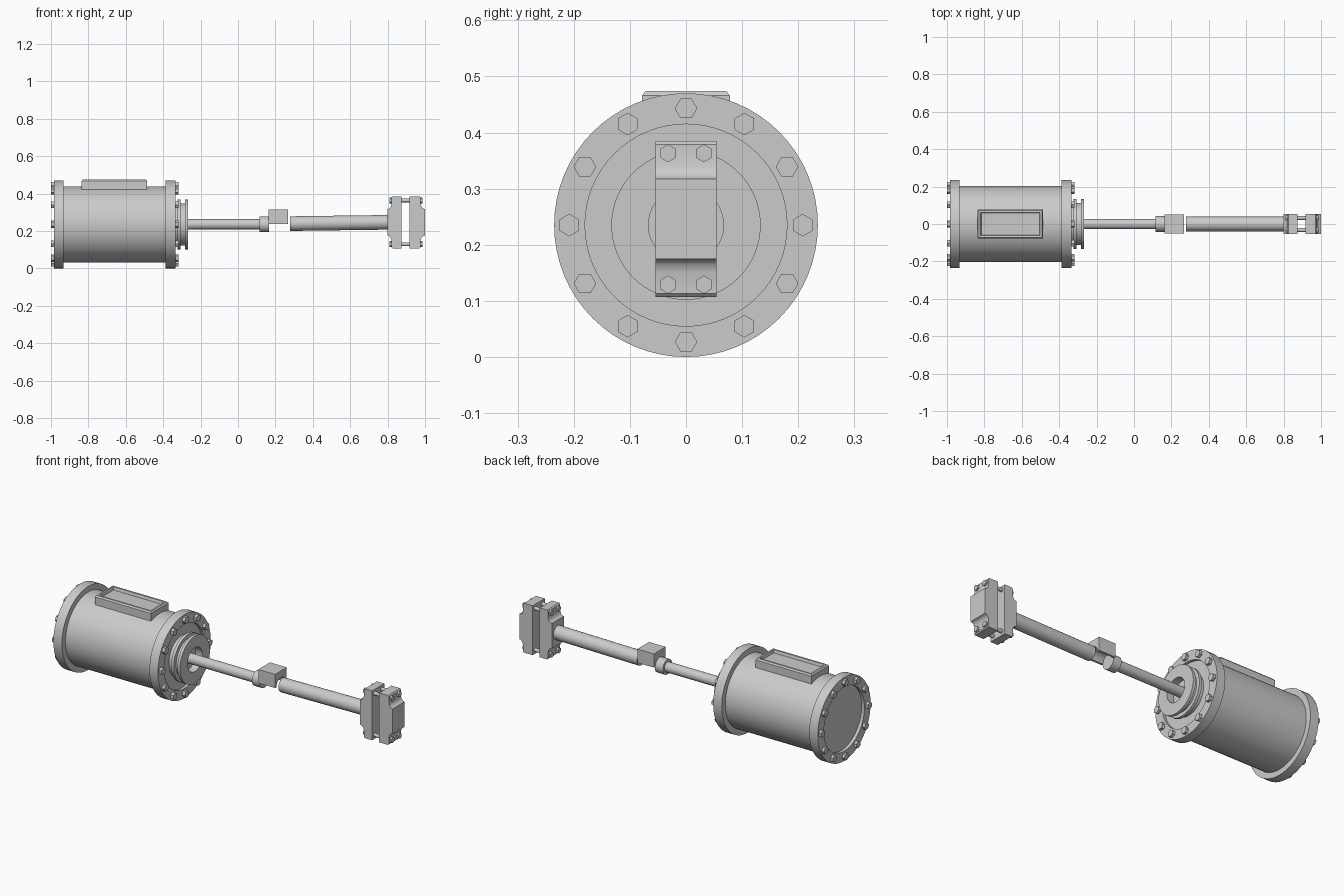
import bpy, bmesh
from math import sin, cos, pi, radians
from mathutils import Vector, Matrix

if "Cube" in bpy.data.objects:
    bpy.data.objects.remove(bpy.data.objects["Cube"])

AXIS = 0.235  # height of the main axis


def finish(name, bm, smooth=True):
    bmesh.ops.recalc_face_normals(bm, faces=bm.faces)
    me = bpy.data.meshes.new(name)
    bm.to_mesh(me)
    bm.free()
    ob = bpy.data.objects.new(name, me)
    bpy.context.collection.objects.link(ob)
    if smooth:
        bpy.ops.object.select_all(action='DESELECT')
        ob.select_set(True)
        bpy.context.view_layer.objects.active = ob
        bpy.ops.object.shade_smooth_by_angle(angle=radians(30))
    return ob


def lathe(name, profile, n=64):
    """Revolve (x, radius) points around the main axis and cap both ends."""
    bm = bmesh.new()
    rings = [[bm.verts.new((x, r * cos(2 * pi * i / n), AXIS + r * sin(2 * pi * i / n)))
              for i in range(n)] for x, r in profile]
    for a, b in zip(rings, rings[1:]):
        for i in range(n):
            j = (i + 1) % n
            bm.faces.new((a[i], a[j], b[j], b[i]))
    bm.faces.new(rings[0])
    bm.faces.new(rings[-1])
    return finish(name, bm)


def prism_y(name, points, half):
    """Extrude an (x, z) outline symmetrically along y."""
    bm = bmesh.new()
    f = bm.faces.new([bm.verts.new((x, -half, z)) for x, z in points])
    ext = bmesh.ops.extrude_face_region(bm, geom=[f])
    bmesh.ops.translate(bm, vec=(0, 2 * half, 0),
                        verts=[v for v in ext['geom'] if isinstance(v, bmesh.types.BMVert)])
    return finish(name, bm)


def rod(name, p, q, r, n=32, spin=0):
    p, q = Vector(p), Vector(q)
    d = q - p
    rot = d.to_track_quat('Z', 'Y').to_matrix().to_4x4()
    bm = bmesh.new()
    bmesh.ops.create_cone(bm, cap_ends=True, segments=n, radius1=r, radius2=r, depth=d.length,
                          matrix=Matrix.Translation((p + q) / 2) @ rot @ Matrix.Rotation(spin, 4, 'Z'))
    return finish(name, bm, n > 8)


# Motor housing and bolted end flanges with recessed faces
lathe("housing", [(-0.94, 0.203), (-0.38, 0.203)])
lathe("rear_flange", [(-0.932, 0.19), (-0.932, 0.235), (-0.985, 0.235),
                      (-0.985, 0.18), (-0.968, 0.18)])
lathe("front_flange", [(-0.387, 0.19), (-0.387, 0.235), (-0.334, 0.235),
                       (-0.334, 0.18), (-0.35, 0.18)])
for side, x0, x1 in (("rear", -0.983, -1.0), ("front", -0.336, -0.318)):
    for i in range(12):
        a = i * pi / 6
        y, z = 0.208 * cos(a), AXIS + 0.208 * sin(a)
        rod(side + "_flange_bolt", (x0, y, z), (x1, y, z), 0.02, 6, a)

# Grooved output hub with a bore
lathe("output_hub", [(-0.352, 0.115), (-0.323, 0.115), (-0.323, 0.133), (-0.307, 0.133),
                     (-0.307, 0.112), (-0.284, 0.112), (-0.284, 0.133), (-0.268, 0.133),
                     (-0.268, 0.067), (-0.31, 0.067)])

# Cover plate: chamfered rim around a sunken panel
bm = bmesh.new()
cx, hx, hy = -0.661, 0.175, 0.078
loops = []
for inset, z in ((0, 0.42), (0, 0.466), (0.006, 0.474), (0.016, 0.474), (0.02, 0.458)):
    loops.append([bm.verts.new((cx + sx * (hx - inset), sy * (hy - inset), z))
                  for sx, sy in ((-1, -1), (1, -1), (1, 1), (-1, 1))])
for a, b in zip(loops, loops[1:]):
    for i in range(4):
        j = (i + 1) % 4
        bm.faces.new((a[i], a[j], b[j], b[i]))
bm.faces.new(loops[0])
bm.faces.new(loops[-1])
finish("cover_plate", bm, False)

# Shaft, collar, grooved half block and the slightly tilted outer tube
rod("drive_shaft", (-0.33, 0, AXIS), (0.13, 0, AXIS), 0.028)
lathe("shaft_collar", [(0.115, 0.042), (0.165, 0.042)], 32)
bm = bmesh.new()
outline = [(-0.052, 0.238), (-0.052, 0.315), (0.052, 0.315), (0.052, 0.238)]
outline += [(0.04 * cos(pi * i / 12), 0.238 + 0.04 * sin(pi * i / 12)) for i in range(13)]
f = bm.faces.new([bm.verts.new((0.163, y, z)) for y, z in outline])
ext = bmesh.ops.extrude_face_region(bm, geom=[f])
bmesh.ops.translate(bm, vec=(0.104, 0, 0),
                    verts=[v for v in ext['geom'] if isinstance(v, bmesh.types.BMVert)])
finish("half_block", bm)
rod("outer_tube", (0.278, 0, 0.239), (0.805, 0, 0.246), 0.039)

# End clamp: two mirrored jaws joined by four bolts
CX, CZ = 0.899, 0.246
upper = [(0.101, 0.071), (0.09, 0.074), (0.083, 0.081), (0.078, 0.095),
         (0.078, 0.133), (0.072, 0.139), (0.022, 0.139)]
jaw = upper + [(x, -z) for x, z in reversed(upper)]
for name, s in (("outer_jaw", 1), ("inner_jaw", -1)):
    prism_y(name, [(CX + s * x - (0.004 if x < 0.03 else 0), CZ + z) for x, z in jaw], 0.054)
for sy in (-1, 1):
    for sz in (-1, 1):
        y, z = sy * 0.032, CZ + sz * 0.117
        rod("clamp_bolt_shank", (CX - 0.05, y, z), (CX + 0.05, y, z), 0.01, 16)
        for s in (-1, 1):
            rod("clamp_bolt_head", (CX + s * 0.07, y, z), (CX + s * 0.088, y, z), 0.016, 6)
